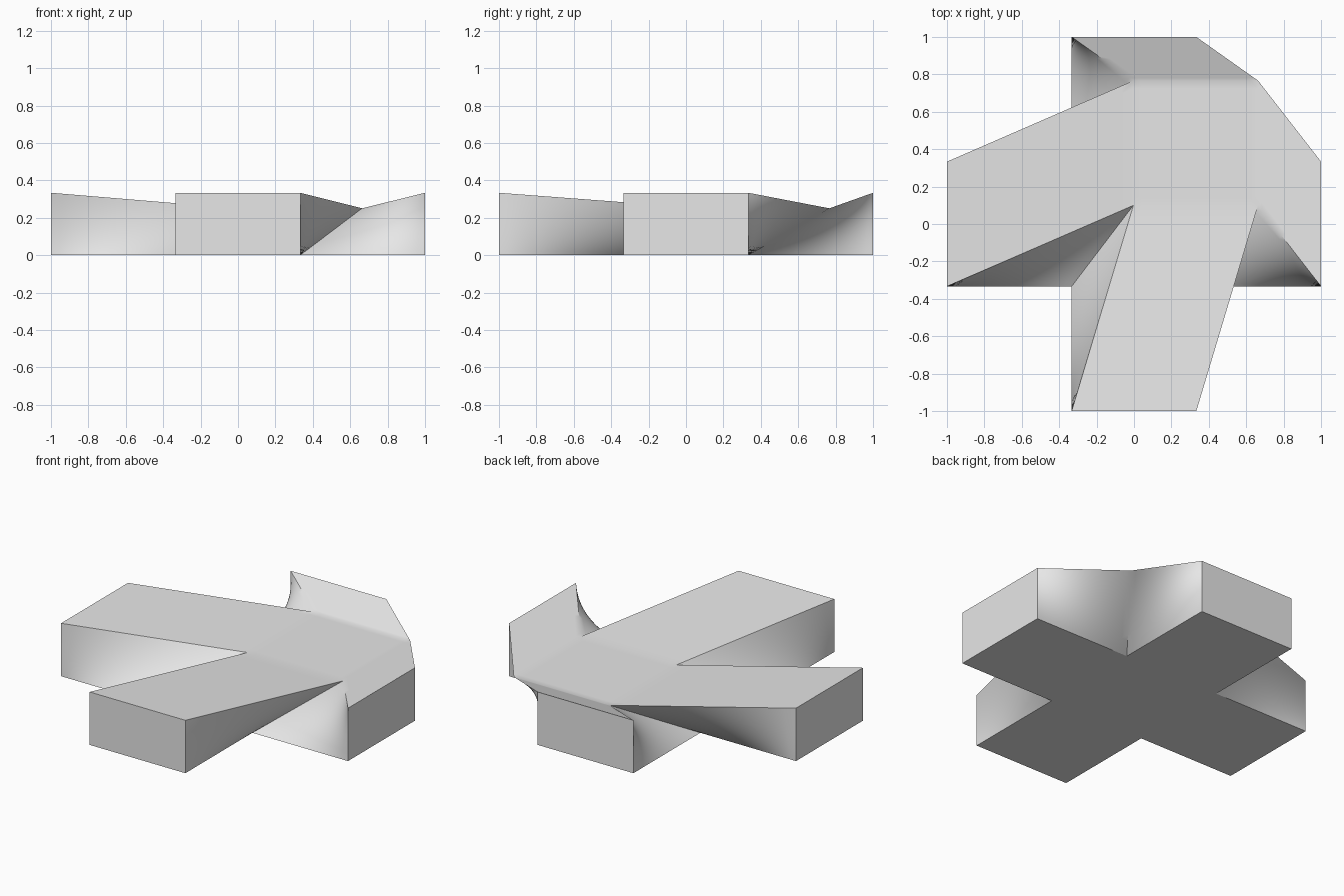
import bpy
import bmesh
import math
from mathutils import Vector

cube = bpy.data.objects.get("Cube")
if cube:
    bpy.data.objects.remove(cube, do_unlink=True)

T = 1 / 3                            # half width of an arm and slab height
SHIFT = Vector((0.33, 0.433, -0.083))  # skew of the middle of the top
STEPS = 16

grey = bpy.data.materials.new("plain grey")
grey.use_nodes = True
colour = (0.8, 0.8, 0.8, 1)
grey.diffuse_color = colour
grey.node_tree.nodes["Principled BSDF"].inputs["Base Color"].default_value = colour

bm = bmesh.new()


def patch(a, b, c, d):
    """Bilinear grid of quads spanning four corners."""
    rows = []
    for i in range(STEPS + 1):
        left, right = a.lerp(d, i / STEPS), b.lerp(c, i / STEPS)
        rows.append([bm.verts.new(left.lerp(right, j / STEPS)) for j in range(STEPS + 1)])
    for lo, hi in zip(rows, rows[1:]):
        for j in range(STEPS):
            bm.faces.new((lo[j], lo[j + 1], hi[j + 1], hi[j]))


def turned(x, y, k):
    """Point on the ground turned by k quarter turns."""
    for _ in range(k % 4):
        x, y = -y, x
    return Vector((x, y, 0))


up = Vector((0, 0, T))
inner_low = [turned(T, -T, k) for k in range(4)]
inner_top = [p + up + SHIFT for p in inner_low]

# middle of the cross
patch(*inner_top)
patch(*reversed(inner_low))

# four arms, each with top, bottom, end and two twisted sides
for k in range(4):
    n = (k + 1) % 4
    near, far = turned(1, -T, k), turned(1, T, k)
    patch(inner_top[k], near + up, far + up, inner_top[n])
    patch(inner_low[n], far, near, inner_low[k])
    patch(near, far, far + up, near + up)
    patch(inner_low[k], near, near + up, inner_top[k])
    patch(far, inner_low[n], inner_top[n], far + up)

bmesh.ops.remove_doubles(bm, verts=bm.verts, dist=0.0005)
bmesh.ops.recalc_face_normals(bm, faces=bm.faces)
mesh = bpy.data.meshes.new("skewed_cross")
bm.to_mesh(mesh)
bm.free()
mesh.materials.append(grey)

cross = bpy.data.objects.new("skewed_cross", mesh)
bpy.context.collection.objects.link(cross)
bpy.ops.object.select_all(action="DESELECT")
cross.select_set(True)
bpy.context.view_layer.objects.active = cross
bpy.ops.object.shade_smooth_by_angle(angle=math.radians(30))
